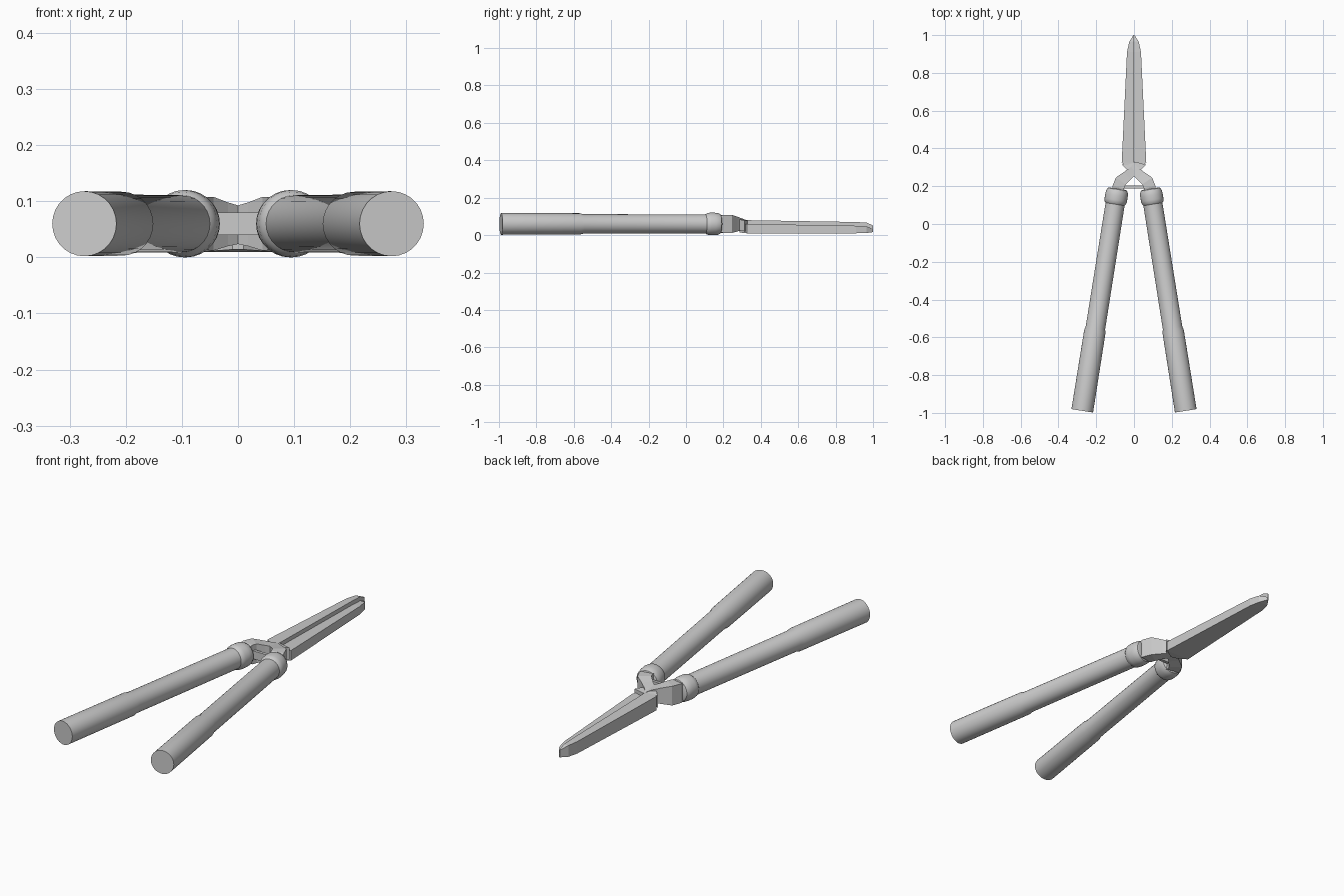
import bpy, bmesh, math
from mathutils import Vector

if "Cube" in bpy.data.objects:
    bpy.data.objects.remove(bpy.data.objects["Cube"])


def finish(name, bm, smooth=False):
    bmesh.ops.recalc_face_normals(bm, faces=bm.faces)
    me = bpy.data.meshes.new(name)
    bm.to_mesh(me)
    bm.free()
    ob = bpy.data.objects.new(name, me)
    bpy.context.collection.objects.link(ob)
    if smooth:
        bpy.ops.object.select_all(action='DESELECT')
        ob.select_set(True)
        bpy.context.view_layer.objects.active = ob
        bpy.ops.object.shade_smooth_by_angle(angle=math.radians(35))
    return ob


def loft(name, rings, smooth=False):
    # skin a list of equal-length point rings and cap both ends
    bm = bmesh.new()
    vs = [[bm.verts.new(p) for p in r] for r in rings]
    n = len(rings[0])
    for a, b in zip(vs, vs[1:]):
        for i in range(n):
            j = (i + 1) % n
            bm.faces.new((a[i], a[j], b[j], b[i]))
    bm.faces.new(vs[0])
    bm.faces.new(vs[-1])
    return finish(name, bm, smooth)


def turned(name, start, end, profile, n=28):
    # round part along an axis: profile holds (distance, radius)
    s, e = Vector(start), Vector(end)
    d = (e - s).normalized()
    u = d.cross(Vector((0, 0, 1))).normalized()
    v = Vector((0, 0, 1))
    rings = []
    for t, r in profile:
        rings.append([s + d * t + r * (u * math.cos(k * math.tau / n) + v * math.sin(k * math.tau / n))
                      for k in range(n)])
    return loft(name, rings, True)


# arm centreline: x, y, half width vector x, y, bottom, top
ARM = [(.088, .165, .030, .004, .022, .100),
       (.083, .195, .031, .006, .012, .108),
       (.070, .228, .026, .018, .012, .108),
       (.035, .256, .017, .020, .020, .098),
       (.000, .284, .016, .019, .027, .088),
       (-.034, .322, .030, .008, .020, .078)]

for side, s in (("left", -1), ("right", 1)):
    top, end = Vector((s * .087, .187, .06)), Vector((s * .274, -.989, .06))
    L = (end - top).length

    # wooden shaft with thicker grip
    turned(side + "_handle", top, end,
           [(.02, .048), (.09, .051), (L - .445, .052), (L - .425, .057), (L, .058)])
    # collar at the top of the shaft
    turned(side + "_collar", top, end,
           [(0, .044), (.004, .052), (.016, .058), (.035, .060), (.060, .060), (.076, .057), (.084, .050)])

    # crossing arm, each one carries the blade on the other side
    loft(side + "_arm", [[(s * (x - a), y - b, lo), (s * (x + a), y + b, lo),
                          (s * (x + a), y + b, hi), (s * (x - a), y - b, hi)]
                         for x, y, a, b, lo, hi in ARM])

    # blade, left one stands higher along the cutting line
    drop = 0 if s < 0 else .02
    sec = [(.286, .010, .014, .082), (.325, .065, .010, .080), (.91, .037, .010, .070),
           (.965, .025, .011, .067), (1.0, .003, .016, .052)]
    loft(side + "_blade", [[(0, y, lo), (s * w, y, lo), (s * w, y, hi - drop), (0, y, hi - drop)]
                           for y, w, lo, hi in sec])

# stop bar between the arms
loft("stop_bar", [[(x, .189, .040), (x, .204, .040), (x, .204, .080), (x, .189, .080)]
                  for x in (-.07, .07)])
